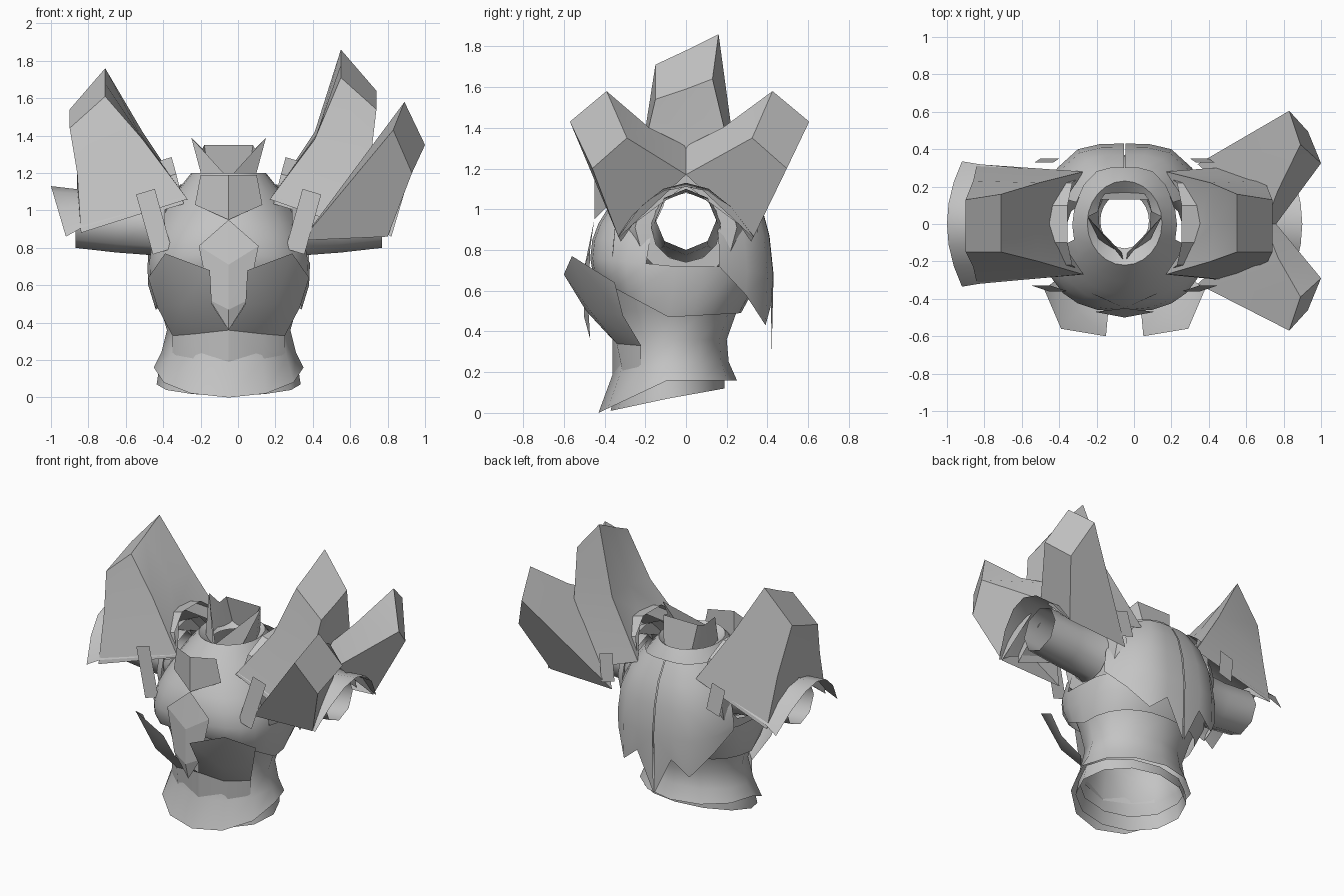
import bpy, bmesh
from math import sin, cos, pi, radians, copysign

cube = bpy.data.objects.get("Cube")
if cube:
    bpy.data.objects.remove(cube)

CX = -0.05   # body axis
mat = bpy.data.materials.new("plain_grey")
mat.use_nodes = True
grey = (0.55, 0.55, 0.55, 1)
mat.diffuse_color = grey
bsdf = next(n for n in mat.node_tree.nodes if n.type == 'BSDF_PRINCIPLED')
bsdf.inputs["Base Color"].default_value = grey


def make(name, verts, faces, angle=35, skip=None):
    bm = bmesh.new()
    vs = [bm.verts.new(v) for v in verts]
    for f in faces:
        face = bm.faces.new([vs[i] for i in f])
        if skip and skip(face.calc_center_median()):
            bm.faces.remove(face)
    bmesh.ops.recalc_face_normals(bm, faces=bm.faces)
    me = bpy.data.meshes.new(name)
    bm.to_mesh(me)
    bm.free()
    me.materials.append(mat)
    ob = bpy.data.objects.new(name, me)
    bpy.context.collection.objects.link(ob)
    bpy.ops.object.select_all(action='DESELECT')
    ob.select_set(True)
    bpy.context.view_layer.objects.active = ob
    bpy.ops.object.shade_smooth_by_angle(angle=radians(angle))


def loft(name, rows, closed=False, cap=False, **kw):
    """Skin equal-length rows of points."""
    n = len(rows[0])
    faces = []
    for r in range(len(rows) - 1):
        for i in range(n if closed else n - 1):
            j = (i + 1) % n
            faces.append((r * n + i, r * n + j, (r + 1) * n + j, (r + 1) * n + i))
    if cap:
        faces.append(tuple(range((len(rows) - 1) * n, len(rows) * n)))
    make(name, [p for row in rows for p in row], faces, **kw)


def side(s, pts):
    return [(CX + s * x, y, z) for x, y, z in pts]


def ring(zf, zs, zb, hx, yf, yb, n=24, power=1.0):
    """Tilted oval with front, side and back heights; power below 1 squares it."""
    out = []
    for i in range(n):
        a = 2 * pi * i / n
        c, t = (copysign(abs(v) ** power, v) for v in (cos(a), sin(a)))
        z = zs + ((zb - zs) * t if t > 0 else (zf - zs) * -t)
        out.append((CX + hx * c, (yf + yb) / 2 + (yb - yf) / 2 * t, z))
    return out


def arm_ring(s, x, r, zc, n):
    return side(s, [(x, r * cos(2 * pi * i / n), zc + r * sin(2 * pi * i / n))
                    for i in range(n)])


# Waist and hem
loft("abdomen", [ring(0.0, .16, .16, .40, -.43, .25, 12),
                 ring(.19, .24, .25, .36, -.36, .21, 12),
                 ring(.36, .36, .36, .33, -.33, .20, 12),
                 ring(.50, .50, .50, .37, -.36, .25, 12),
                 ring(.68, .62, .62, .42, -.42, .30, 12)], closed=True, angle=50)
loft("hem_band", [ring(.01, .07, .12, .385, -.37, .19, 12),
                  ring(.10, .17, .18, .37, -.35, .19, 12)], closed=True, angle=50)

# Chest shell with open arm holes
loft("chest", [ring(.66, .47, .49, .39, -.44, .27, power=.85),
               ring(.70, .60, .60, .43, -.46, .33, power=.8),
               ring(.76, .72, .72, .435, -.47, .36, power=.8),
               ring(.85, .85, .85, .415, -.46, .37, power=.85),
               ring(.93, .93, .93, .38, -.43, .36, power=.9),
               ring(1.01, 1.01, 1.01, .34, -.38, .34),
               ring(1.10, 1.10, 1.10, .28, -.31, .30),
               ring(1.20, 1.20, 1.20, .20, -.22, .23)],
     closed=True, angle=50,
     skip=lambda c: abs(c.x - CX) > .2 and c.y ** 2 + (c.z - .91) ** 2 < .035)

# Neck
loft("neck_seat", [ring(1.20, 1.20, 1.20, .20, -.22, .23),
                   ring(1.14, 1.14, 1.14, .13, -.13, .165)], closed=True)
collar = [(0, -.20, 1.17), (.20, .04, 1.39), (.14, .07, 1.33), (.13, .13, 1.35)]
base = [(0, -.17, 1.14), (.13, -.10, 1.13), (.15, .05, 1.13), (.10, .17, 1.13)]
for s, nm in ((1, "left"), (-1, "right")):
    loft(nm + "_collar", [side(s, base), side(s, collar)])
loft("collar_back", [side(1, [(-.10, .17, 1.13), (.10, .17, 1.13)]),
                     side(1, [(-.13, .13, 1.35), (.13, .13, 1.35)])])
loft("throat_guard", [
    side(1, [(-.15, -.38, 1.19), (0, -.45, 1.19), (.15, -.38, 1.19)]),
    side(1, [(-.18, -.37, 1.03), (0, -.45, .95), (.18, -.37, 1.03)])], angle=15)

# Faceted breast ornament
make("breast_ornament", side(1, [(0, -.45, .95), (-.16, -.47, .81), (0, -.50, .71),
                                 (.16, -.47, .81), (0, -.50, .47), (0, -.47, .36),
                                 (-.10, -.48, .52), (.10, -.48, .52)]),
     [(0, 1, 2), (0, 2, 3), (1, 4, 2), (3, 2, 4),
      (1, 6, 4), (6, 5, 4), (3, 4, 7), (7, 4, 5)], angle=10)


def back_row(s, zs, scale, depth):
    xs = (.004, .13, .25, .36, .43)
    return side(s, [(x * scale, depth * (1 - 18 * x ** 4), z) for x, z in zip(xs, zs)])


# Spike: base, middle and tip sections run inner front, inner back, outer back, outer front
def spike(name, s, ox, oz):
    low = [(.22, -.27, 1.06), (.40, 0, 1.25), (.22, .28, 1.06),
           (.73 + ox, .32, .88), (.75 + ox, 0, 1.12), (.73 + ox, -.32, .88)]
    mid = [(.46, -.20, 1.38), (.48, .01, 1.42), (.46, .22, 1.42),
           (.75 + ox, .23, 1.22), (.75 + ox, 0, 1.25), (.75 + ox, -.23, 1.20)]
    top = [(.60 + ox, -.15, 1.71 + oz), (.60 + ox, 0, 1.78 + oz), (.60 + ox, .16, 1.86 + oz),
           (.79 + ox, .13, 1.64 + oz), (.79 + ox, 0, 1.59 + oz), (.79 + ox, -.15, 1.54 + oz)]
    loft(name, [side(s, low), side(s, mid), side(s, top)], closed=True, cap=True, angle=25)


for s, nm in ((1, "left"), (-1, "right")):
    # Flared waist plates
    loft(nm + "_waist_plate", [
        side(s, [(.10, -.60, .68), (.34, -.56, .77), (.43, -.35, .64)]),
        side(s, [(.09, -.49, .50), (.25, -.47, .50), (.38, -.31, .48)]),
        side(s, [(0, -.36, .36), (.18, -.34, .34), (.30, -.22, .33)]),
        side(s, [(0, -.36, .18), (.19, -.31, .20), (.30, -.22, .21)])], angle=35)
    # Pointed back plates
    loft(nm + "_back_plate", [back_row(s, [1.14] * 5, .60, .30),
                              back_row(s, [1.02] * 5, .80, .37),
                              back_row(s, [.87] * 5, .96, .41),
                              back_row(s, [.68, .68, .68, .70, .77], 1, .43),
                              back_row(s, [.27, .53, .43, .58, .72], 1, .42)], angle=40)
    # Arm tube and armhole trim
    loft(nm + "_arm_tube", [arm_ring(s, x, r, zc, 8) for x, r, zc in
                            ((.34, .19, .92), (.40, .17, .93), (.60, .155, .93),
                             (.82, .15, .95))], closed=True, angle=50)
    loft(nm + "_armhole_trim", [arm_ring(s, x, r, .91, 12) for x, r in
                                ((.34, .28), (.395, .25), (.40, .17))], closed=True)
    # Shoulder arch and hanging tabs
    arch = [(.29, -.25, 1.02), (.33, -.22, 1.18), (.355, -.10, 1.27),
            (.355, .10, 1.27), (.33, .22, 1.18), (.29, .25, 1.02)]
    front_tab = [(.355, -.36, .78), (.445, -.33, 1.10)]
    back_tab = [(.43, .33, 1.08), (.40, .35, .90)]
    for part, path in (("shoulder_arch", arch), ("front_tab", front_tab), ("back_tab", back_tab)):
        loft(nm + "_" + part, [side(s, [(x - .05, y, z + .015), (x + .05, y, z - .015)])
                               for x, y, z in path])
    # Arched plate over the arm
    guard = []
    for x0, dx, zt, drop, w in ((.40, -.16, 1.22, .15, .27), (.78, 0, 1.11, .20, .32),
                                (.95, -.08, 1.13, .27, .335)):
        guard.append(side(s, [(x0 + dx * k * k, w * k, zt - drop * k * k)
                              for k in (-1, -.67, -.33, 0, .33, .67, 1)]))
    loft(nm + "_arm_guard", guard, angle=40)

spike("left_spike", 1, 0, 0)
spike("right_spike", -1, .06, -.10)

# Outer pair of spikes on the left shoulder, the back one set slightly further out
for m, shift, nm in ((1, 0, "front"), (-1, .035, "back")):
    pts = [(.89, -.39, 1.58), (.83, -.57, 1.43), (.93, -.46, 1.20), (1.0, -.29, 1.35),
           (.70, 0, 1.31), (.76, 0, 1.17), (.80, -.33, .86), (.34, -.32, .84), (.77, -.18, 1.40)]
    make("left_outer_spike_" + nm, [(x, y * m + (shift if i < 4 else 0), z)
                                    for i, (x, y, z) in enumerate(pts)],
         [(0, 1, 2, 3), (1, 7, 6, 2), (2, 6, 5, 3), (3, 5, 4, 8), (0, 3, 8),
          (0, 8, 7, 1), (8, 4, 7)], angle=20)
